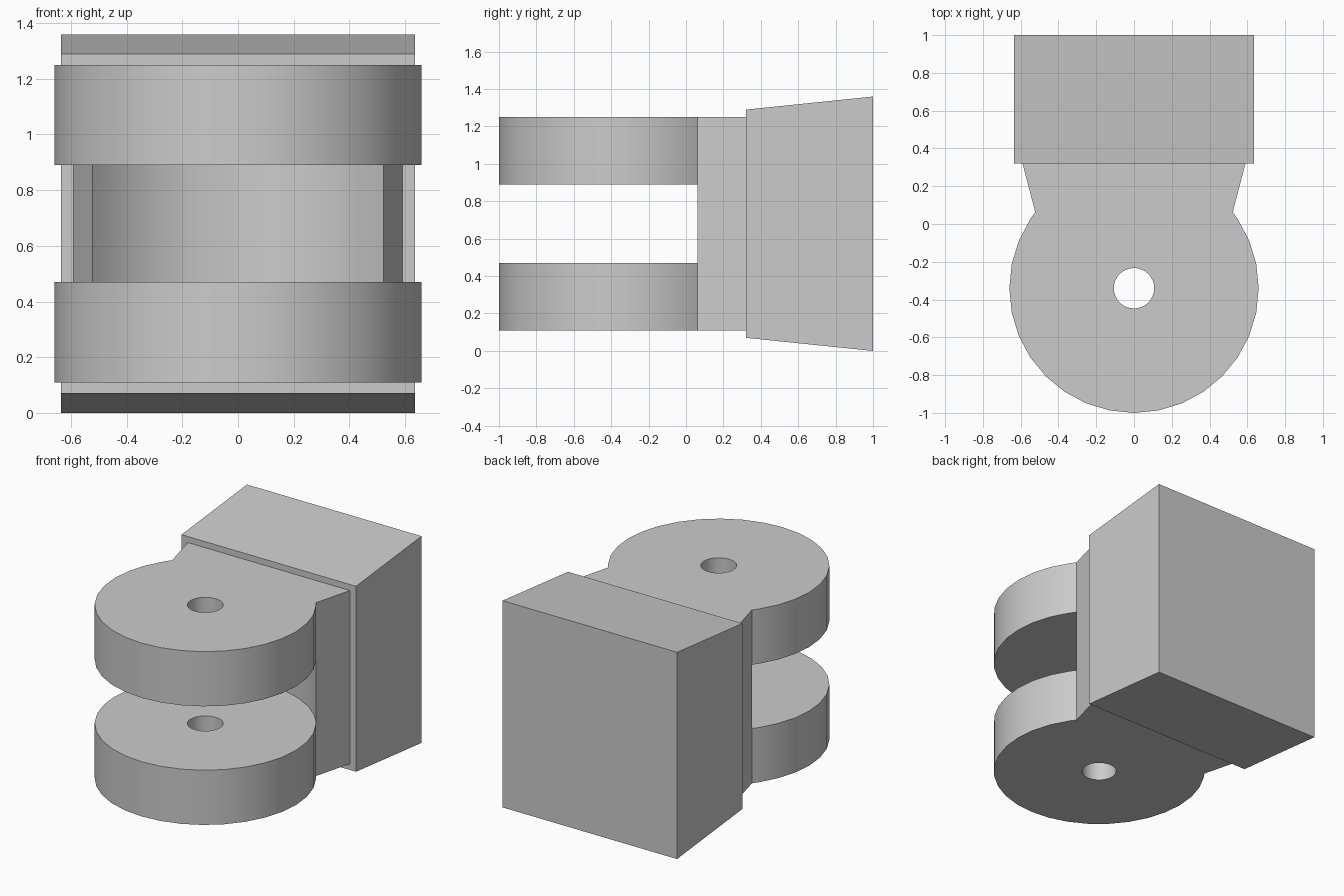
import bpy, bmesh
from math import cos, sin, radians
from mathutils import Matrix

if "Cube" in bpy.data.objects:
    bpy.data.objects.remove(bpy.data.objects["Cube"])

R, HOLE_R, CY = 0.66, 0.107, -0.34      # lug radius, pin hole radius, pin centre y
CORNER = 37.6                           # angle where the neck meets the round lug
NECK_X, NECK_Y = 0.59, 0.32             # neck corner at the block face
STEP = 11.25


def on_circle(r, deg):
    return (r * cos(radians(deg)), CY + r * sin(radians(deg)))


def prism(name, loops, lo, hi, turn=Matrix()):
    """Fill an outline (first loop) with optional holes and extrude it lo..hi."""
    bm = bmesh.new()
    edges = []
    for loop in loops:
        vs = [bm.verts.new((u, v, lo)) for u, v in loop]
        edges += [bm.edges.new((a, b)) for a, b in zip(vs, vs[1:] + vs[:1])]
    bmesh.ops.triangle_fill(bm, edges=edges, use_beauty=True)
    ext = bmesh.ops.extrude_face_region(bm, geom=bm.faces[:], use_keep_orig=True)
    top = [g for g in ext["geom"] if isinstance(g, bmesh.types.BMVert)]
    bmesh.ops.translate(bm, verts=top, vec=(0, 0, hi - lo))
    bm.transform(turn)
    bmesh.ops.recalc_face_normals(bm, faces=bm.faces[:])
    mesh = bpy.data.meshes.new(name)
    bm.to_mesh(mesh)
    bm.free()
    ob = bpy.data.objects.new(name, mesh)
    bpy.context.collection.objects.link(ob)
    bpy.ops.object.select_all(action='DESELECT')
    ob.select_set(True)
    bpy.context.view_layer.objects.active = ob
    bpy.ops.object.shade_smooth_by_angle(angle=radians(25))
    return ob


# Two round lugs with flared necks and pin holes
arc = [CORNER] + [33.75 - STEP * i for i in range(23)] + [-180 - CORNER]
outline = [(NECK_X, NECK_Y)] + [on_circle(R, a) for a in arc] + [(-NECK_X, NECK_Y)]
hole = [on_circle(HOLE_R, STEP * i) for i in range(32)]
prism("lower_lug", [outline, hole], 0.11, 0.47)
prism("upper_lug", [outline, hole], 0.89, 1.25)

# Web between the lugs, hollowed to the lug radius, mirrored left to right
hollow = [on_circle(R, a) for a in [CORNER] + [45 + STEP * i for i in range(5)]]
web = prism("neck_web", [[(NECK_X, NECK_Y)] + hollow], 0.47, 0.89)
web.modifiers.new("mirror", 'MIRROR')

# Tapered block: side profile (y, z) extruded along x
profile = [(0.32, 0.07), (1, 0), (1, 1.36), (0.32, 1.29)]
yz_to_world = Matrix(((0, 0, 1, 0), (1, 0, 0, 0), (0, 1, 0, 0), (0, 0, 0, 1)))
prism("tapered_block", [profile], -0.635, 0.635, yz_to_world)
